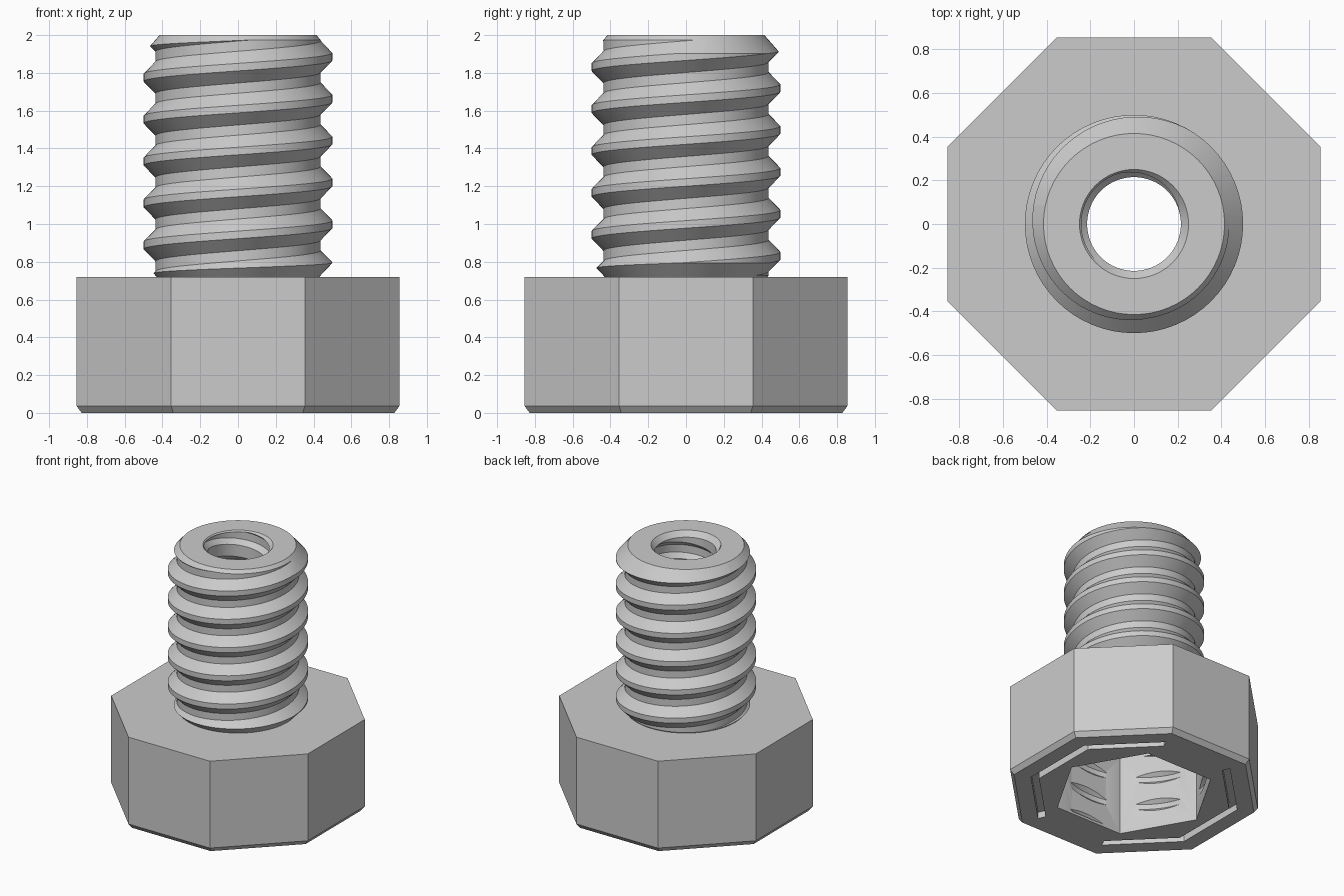
import bpy, bmesh
from math import sin, cos, pi, tau, floor, ceil, radians

if "Cube" in bpy.data.objects:
    bpy.data.objects.remove(bpy.data.objects["Cube"])

PITCH = 0.222
SEG = 64
HEAD_TOP = 0.72
helpers = []


def add_object(name, bm):
    bmesh.ops.recalc_face_normals(bm, faces=bm.faces)
    mesh = bpy.data.meshes.new(name)
    bm.to_mesh(mesh)
    bm.free()
    obj = bpy.data.objects.new(name, mesh)
    bpy.context.collection.objects.link(obj)
    return obj


def loft(name, rings):
    """Closed solid through rings of points, capped at both ends."""
    bm = bmesh.new()
    loops = [[bm.verts.new(p) for p in ring] for ring in rings]
    n = len(loops[0])
    for low, high in zip(loops, loops[1:]):
        for i in range(n):
            j = (i + 1) % n
            bm.faces.new((low[i], low[j], high[j], high[i]))
    bm.faces.new(loops[0])
    bm.faces.new(loops[-1])
    return add_object(name, bm)


def turned(name, profile, sides=SEG, phase=0.0):
    """Regular prism or lathe shape from (radius, height) pairs."""
    angles = [phase + tau * i / sides for i in range(sides)]
    return loft(name, [[(r * cos(a), r * sin(a), z) for a in angles]
                       for r, z in profile])


def thread(name, major, minor, crest, flank, centre, low, high):
    """Solid right-handed screw, overshooting low and high."""
    start = centre + PITCH * (floor((low - centre) / PITCH) - 2)
    last = SEG * (ceil((high - low) / PITCH) + 5)
    section = [(major, -crest / 2), (major, crest / 2),
               (minor, crest / 2 + flank), (minor, PITCH - crest / 2 - flank)]
    bm = bmesh.new()
    v = []
    for k in range(last + 1):
        a, z = tau * k / SEG, start + PITCH * k / SEG
        v.append([bm.verts.new((r * cos(a), r * sin(a), z + dz))
                  for r, dz in section])
    for k in range(last):
        for j in range(3):
            bm.faces.new((v[k][j], v[k + 1][j], v[k + 1][j + 1], v[k][j + 1]))
        if k + SEG < last:
            bm.faces.new((v[k][3], v[k + 1][3], v[k + SEG + 1][0], v[k + SEG][0]))
    # Fan caps over both helical ends
    bottom = [v[k][0] for k in range(SEG + 1)] + v[0][:0:-1]
    top = [v[k][3] for k in range(last - SEG, last + 1)] + v[last][2::-1]
    for rim, z in ((bottom, start + PITCH / 2),
                   (top, start + PITCH * (last / SEG - 0.5) + PITCH)):
        hub = bm.verts.new((0, 0, z))
        for p, q in zip(rim, rim[1:] + rim[:1]):
            bm.faces.new((p, q, hub))
    return add_object(name, bm)


def combine(obj, operation, *tools):
    """Apply exact booleans and keep the tools for later removal."""
    for tool in tools:
        mod = obj.modifiers.new("cut", "BOOLEAN")
        mod.operation = operation
        mod.solver = "EXACT"
        mod.object = tool
        bpy.context.view_layer.update()
        graph = bpy.context.evaluated_depsgraph_get()
        mesh = bpy.data.meshes.new_from_object(obj.evaluated_get(graph))
        obj.modifiers.clear()
        obj.data = mesh
        if tool not in helpers:
            tool.hide_render = True
            helpers.append(tool)


# Hollow centre: plain bore with a lead-in, plus its inner thread
bore = turned("bore_cutter", [(0.215, 0.5), (0.215, 1.96), (0.25, 2.0), (0.25, 2.1)])
bore_thread = thread("bore_thread_cutter", 0.25, 0.2, 0.06, 0.05, 1.886, 0.55, 1.99)
combine(bore_thread, "INTERSECT",
        turned("bore_trim", [(0.3, 0.55), (0.3, 1.99)]))

# Threaded shaft with tapered ends
shaft = thread("threaded_shaft", 0.5, 0.437, 0.04, 0.064, 1.886, HEAD_TOP, 2.0)
combine(shaft, "INTERSECT",
        turned("shaft_envelope", [(0.43, HEAD_TOP), (0.52, 0.815),
                                  (0.52, 1.88), (0.415, 2.0)]))
combine(shaft, "DIFFERENCE", bore, bore_thread)

# Eight-sided head with a small bottom bevel
to_corner = 1 / cos(pi / 8)
head = turned("octagonal_head",
              [(0.828 * to_corner, 0), (0.855 * to_corner, 0.037),
               (0.855 * to_corner, HEAD_TOP)], 8, pi / 8)

# Six-sided socket with thread grooves biting into its walls
socket = turned("socket_cutter", [(0.58, -0.1), (0.58, 0.62)], 6)
socket_thread = thread("socket_thread_cutter", 0.53, 0.46, 0.04, 0.07, 0.055, 0.02, 0.6)
combine(socket_thread, "INTERSECT",
        turned("socket_trim", [(0.56, 0.02), (0.56, 0.6)]))
combine(head, "DIFFERENCE", socket, socket_thread, bore, bore_thread)

# Two bracket-shaped grooves underneath, open at front and back
for turn in (0, pi):
    corners = [turn + radians(a) for a in (-67.5, -22.5, 22.5, 67.5)]
    outline = ([(0.77 * cos(a), 0.77 * sin(a)) for a in corners]
               + [(0.71 * cos(a), 0.71 * sin(a)) for a in reversed(corners)])
    groove = loft("groove_cutter", [[(x, y, z) for x, y in outline]
                                    for z in (-0.05, 0.05)])
    combine(head, "DIFFERENCE", groove)

for tool in helpers:
    bpy.data.objects.remove(tool)

# One plain grey for everything
grey = bpy.data.materials.new("plain_grey")
grey.use_nodes = True
grey.diffuse_color = (0.6, 0.6, 0.6, 1)
grey.node_tree.nodes["Principled BSDF"].inputs["Base Color"].default_value = (0.6, 0.6, 0.6, 1)

bpy.ops.object.select_all(action="DESELECT")
for obj in (shaft, head):
    obj.data.materials.clear()
    obj.data.materials.append(grey)
    obj.select_set(True)
    bpy.context.view_layer.objects.active = obj
bpy.ops.object.shade_smooth_by_angle(angle=radians(25))
